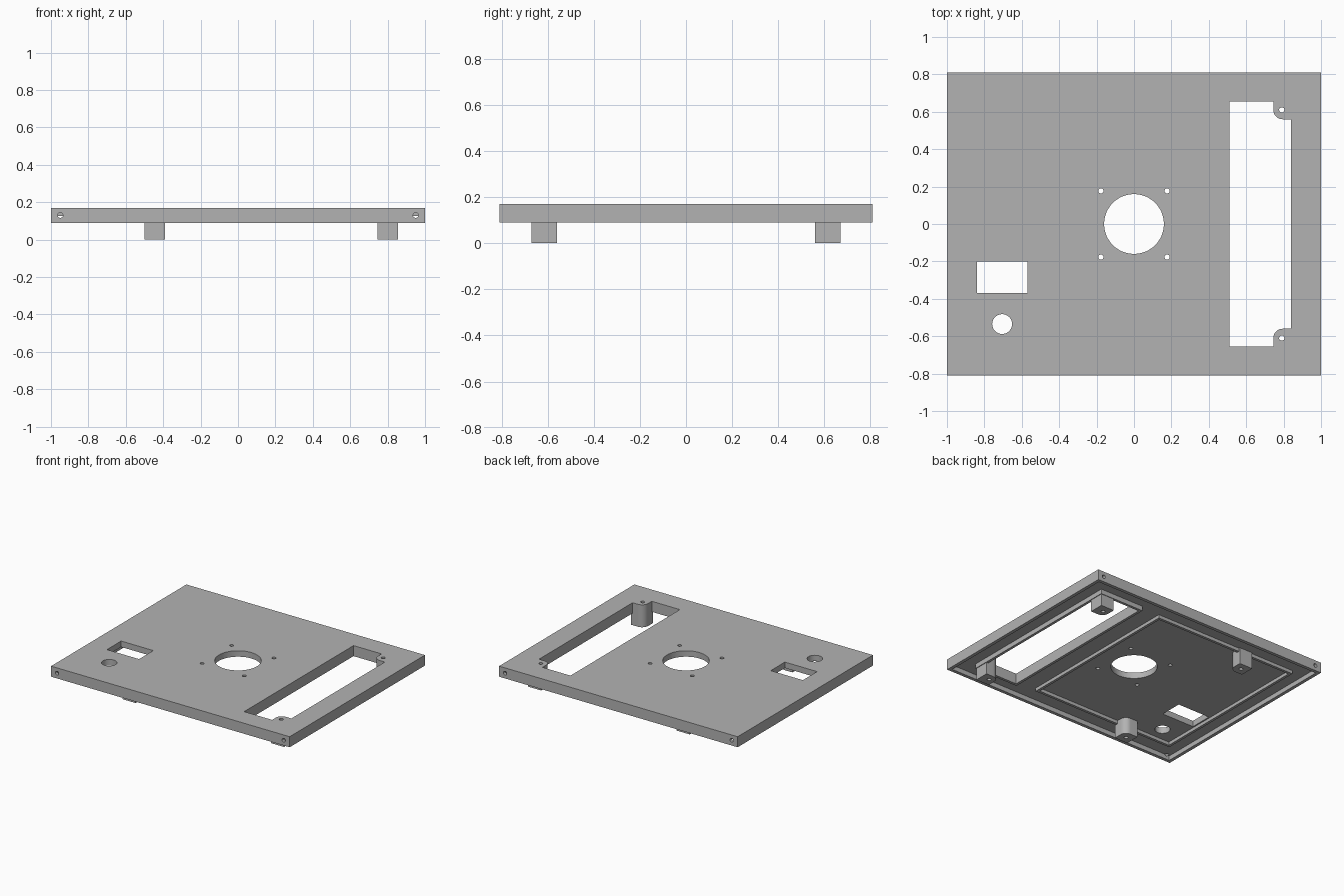
import bpy, bmesh, math
from mathutils import Vector

cube = bpy.data.objects.get("Cube")
if cube:
    bpy.data.objects.remove(cube, do_unlink=True)

grey = bpy.data.materials.new("plain grey")
grey.use_nodes = True
GREY = (0.45, 0.45, 0.45, 1)
grey.diffuse_color = GREY
grey.node_tree.nodes["Principled BSDF"].inputs["Base Color"].default_value = GREY

HALF_X, HALF_Y = 1.0, 0.81
TOP, UNDER, RIM = 0.17, 0.125, 0.09
WALL = 0.025
FOOT_Y, FOOT = 0.615, 0.055
SCREW = 0.014


def rect(x0, x1, y0, y1):
    return [(x0, y0), (x1, y0), (x1, y1), (x0, y1)]


def arc(cx, cy, r, start=0, sweep=360, n=48):
    """Points along an arc; a full circle leaves out the repeated end."""
    count = n if sweep == 360 else n + 1
    angles = [math.radians(start + sweep * i / n) for i in range(count)]
    return [(cx + r * math.cos(a), cy + r * math.sin(a)) for a in angles]


def prism(name, outline, lo, hi, axis="z"):
    """Extrude a flat outline along z or y."""
    bm = bmesh.new()
    place = (lambda u, v: (u, v, lo)) if axis == "z" else (lambda u, v: (u, lo, v))
    face = bm.faces.new([bm.verts.new(place(u, v)) for u, v in outline])
    ext = bmesh.ops.extrude_face_region(bm, geom=[face])
    step = Vector((0, 0, hi - lo)) if axis == "z" else Vector((0, hi - lo, 0))
    moved = [g for g in ext["geom"] if isinstance(g, bmesh.types.BMVert)]
    bmesh.ops.translate(bm, verts=moved, vec=step)
    bmesh.ops.recalc_face_normals(bm, faces=bm.faces)
    mesh = bpy.data.meshes.new(name)
    bm.to_mesh(mesh)
    bm.free()
    mesh.materials.append(grey)
    obj = bpy.data.objects.new(name, mesh)
    bpy.context.collection.objects.link(obj)
    return obj


def cut(obj, cutters):
    """Subtract every cutter, bake the result and drop the cutters."""
    for c in cutters:
        c.hide_render = True
        mod = obj.modifiers.new("cut", "BOOLEAN")
        mod.operation, mod.solver, mod.object = "DIFFERENCE", "EXACT", c
    bpy.context.view_layer.update()
    graph = bpy.context.evaluated_depsgraph_get()
    baked = bpy.data.meshes.new_from_object(obj.evaluated_get(graph))
    obj.modifiers.clear()
    obj.data = baked
    for c in cutters:
        bpy.data.objects.remove(c, do_unlink=True)


def hole(x, y, r, lo=-0.1, hi=0.3, axis="z"):
    return prism("hole_cutter", arc(x, y, r), lo, hi, axis)


def slot_cutter():
    """Long slot whose right-hand corners step around the screw posts."""
    x0, x1, px, y, py, r = 0.51, 0.84, 0.745, 0.655, 0.56, 0.05
    upper = [(x1, py)] + arc(px + r, py + r, r, 270, -90, 10) + [(px, y), (x0, y)]
    lower = [(u, -v) for u, v in reversed(upper)]
    return prism("slot_cutter", upper + lower, -0.1, 0.3)


def post_holes():
    return [hole(0.79, s * 0.61, SCREW) for s in (-1, 1)]


parts = []

# Cover plate with a hollow underside and a thin rim
cover = prism("cover_plate", rect(-HALF_X, HALF_X, -HALF_Y, HALF_Y), RIM, TOP)
ix, iy = HALF_X - WALL, HALF_Y - WALL
cutters = [prism("pocket_cutter", rect(-ix, ix, -iy, iy), 0, UNDER), slot_cutter()]
cutters += post_holes()
# Round opening, its screw holes, the window and the button hole
cutters += [hole(0, 0, 0.16), hole(-0.705, -0.535, 0.053)]
cutters += [hole(a * 0.177, b * 0.177, SCREW) for a in (-1, 1) for b in (-1, 1)]
cutters.append(prism("window_cutter", rect(-0.84, -0.57, -0.37, -0.20), 0, 0.3))
# Side screw holes in the front and back rims
for x in (-0.95, 0.95):
    for s in (-1, 1):
        cutters.append(hole(x, 0.13, SCREW, s * 0.77, s * 0.83, "y"))
cut(cover, cutters)
parts.append(cover)

# Wall around the slot under the plate
frame = prism("slot_frame", rect(0.49, 0.86, -0.675, 0.675), RIM, UNDER + 0.01)
cut(frame, [slot_cutter()] + post_holes())
parts.append(frame)

# Raised rectangular rib under the plate
rib = prism("under_rib", rect(-0.87, 0.33, -0.66, 0.66), 0.1, UNDER + 0.01)
cut(rib, [prism("rib_cutter", rect(-0.85, 0.31, -0.64, 0.64), 0, 0.3)])
parts.append(rib)

# Four feet, each with one rounded inner corner and a screw hole
for side, cx, inward in (("right", -0.445, 1), ("left", 0.8, -1)):
    for end, s in (("front", -1), ("back", 1)):
        cy, r = s * FOOT_Y, 0.05
        a, b = inward * FOOT, -s * FOOT
        rounding = [(cx + a - inward * (r - u), cy + b + s * (r - v))
                    for u, v in arc(0, 0, r, 0, 90, 10)]
        outline = [(cx + a, cy - b)] + rounding + [(cx - a, cy + b), (cx - a, cy - b)]
        foot = prism(f"{end}_{side}_foot", outline, 0, UNDER + 0.02)
        if side == "left":
            cut(foot, [hole(0.79, s * 0.61, SCREW)])
        else:
            cut(foot, [hole(cx, cy, SCREW, -0.1, 0.1)])
        parts.append(foot)

# Smooth the round walls, keep the edges sharp
bpy.ops.object.select_all(action="DESELECT")
for p in parts:
    p.select_set(True)
bpy.context.view_layer.objects.active = parts[0]
bpy.ops.object.shade_smooth_by_angle(angle=math.radians(30))
